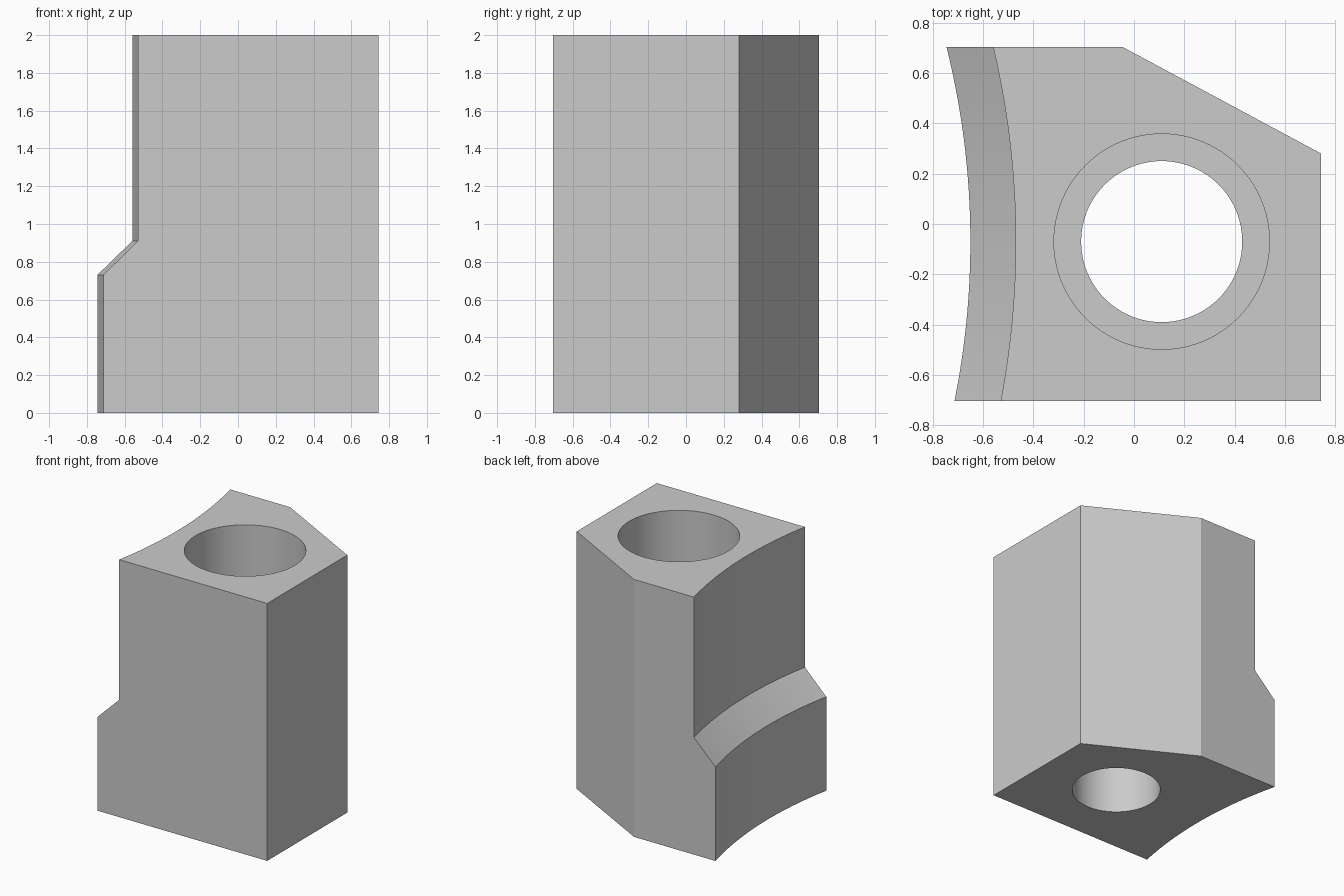
import bpy
import bmesh
from math import sin, cos, pi, sqrt, radians

if "Cube" in bpy.data.objects:
    bpy.data.objects.remove(bpy.data.objects["Cube"])

HEIGHT = 2.0
FRONT, BACK = -0.703, 0.703
AXIS_Y = -0.07           # shared by the bore and the hollow side
BORE_X = 0.11
HOLLOW_X = -3.85         # centre of the hollow side's curve
ARC_STEPS = 32

grey = bpy.data.materials.new("plain grey")
grey.use_nodes = True
grey.diffuse_color = (0.6, 0.6, 0.6, 1)
grey.node_tree.nodes["Principled BSDF"].inputs["Base Color"].default_value = (0.6, 0.6, 0.6, 1)


def outline(radius):
    """Plan of the block, with its hollow side at the given radius."""
    points = [(0.743, FRONT), (0.743, 0.28), (-0.045, BACK)]
    for i in range(ARC_STEPS + 1):
        y = BACK + (FRONT - BACK) * i / ARC_STEPS
        points.append((HOLLOW_X + sqrt(radius ** 2 - (y - AXIS_Y) ** 2), y))
    return points


def circle(radius, count=96):
    return [(BORE_X + radius * cos(2 * pi * i / count),
             AXIS_Y + radius * sin(2 * pi * i / count)) for i in range(count)]


def loft(name, sections):
    """Closed solid through (plan points, height) sections, bottom to top."""
    bm = bmesh.new()
    rings = [[bm.verts.new((x, y, z)) for x, y in plan] for plan, z in sections]
    for low, high in zip(rings, rings[1:]):
        for i in range(len(low)):
            j = (i + 1) % len(low)
            bm.faces.new((low[i], low[j], high[j], high[i]))
    bm.faces.new(rings[0][::-1])
    bm.faces.new(rings[-1])
    bmesh.ops.recalc_face_normals(bm, faces=bm.faces)
    mesh = bpy.data.meshes.new(name)
    bm.to_mesh(mesh)
    bm.free()
    mesh.materials.append(grey)
    obj = bpy.data.objects.new(name, mesh)
    bpy.context.collection.objects.link(obj)
    return obj


# Block with a sloped shoulder on its hollow side
wide, narrow = outline(3.2), outline(3.38)
block = loft("bored_block", [(wide, 0), (wide, 0.73), (narrow, 0.91), (narrow, HEIGHT)])

# Stepped bore: narrow below, wide above a flat ledge
LEDGE = 0.6
small, large = circle(0.32), circle(0.428)
cutter = loft("bore_cutter", [(small, -0.1), (small, LEDGE), (large, LEDGE), (large, HEIGHT + 0.1)])
cutter.hide_render = True

cut = block.modifiers.new("bore", "BOOLEAN")
cut.operation = "DIFFERENCE"
cut.solver = "EXACT"
cut.object = cutter

bpy.ops.object.select_all(action="DESELECT")
block.select_set(True)
bpy.context.view_layer.objects.active = block
bpy.ops.object.modifier_apply(modifier=cut.name)
bpy.data.objects.remove(cutter)

# Smooth curved walls, crisp corners
bpy.ops.object.shade_smooth_by_angle(angle=radians(20))
